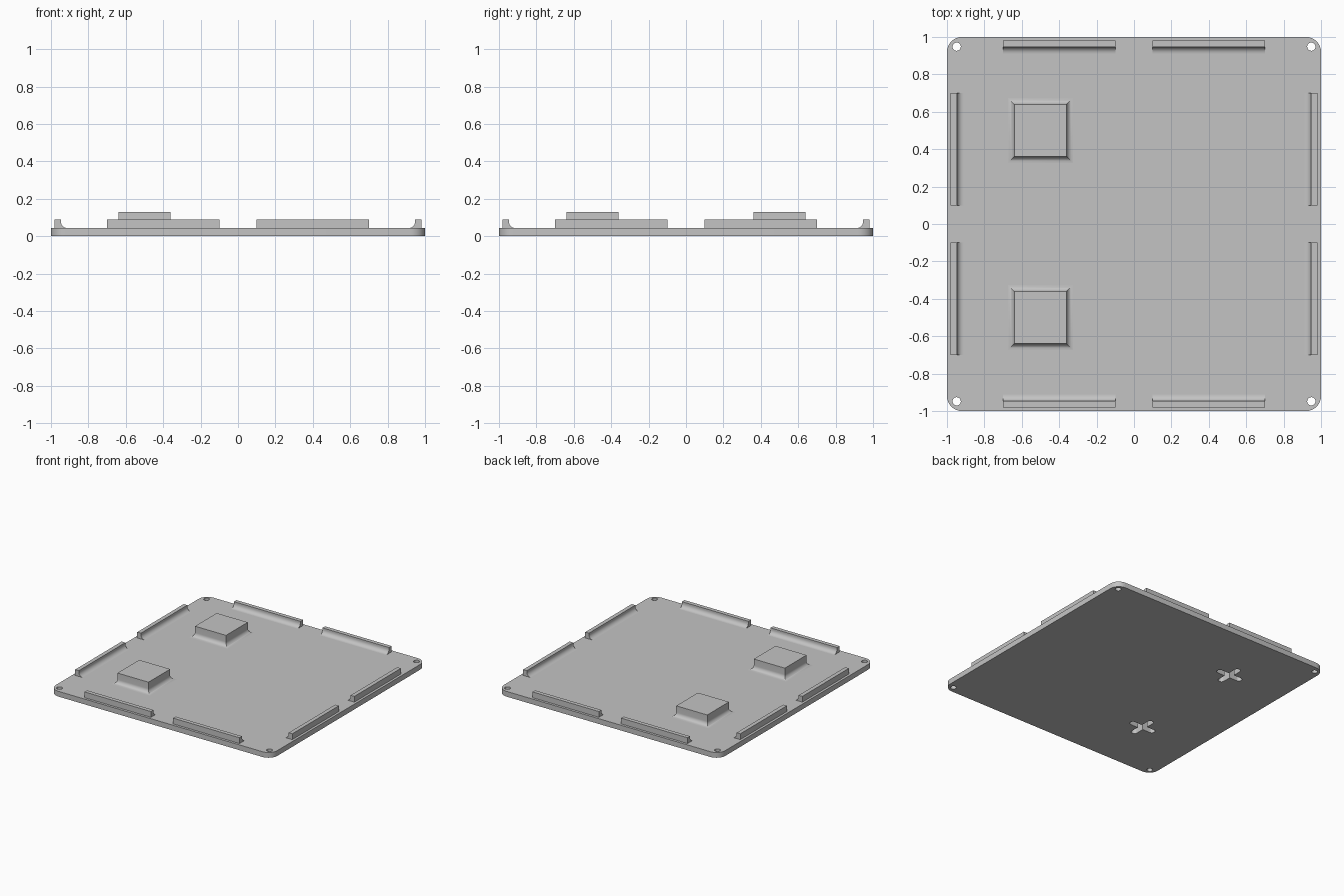
import bpy, bmesh, math
from mathutils import Matrix, Vector

T = 0.043        # plate thickness
FILLET = 0.035   # radius of the concave fillets
STEPS = 8

if "Cube" in bpy.data.objects:
    bpy.data.objects.remove(bpy.data.objects["Cube"])

grey = bpy.data.materials.new("plain grey")
grey.use_nodes = True
color = (0.55, 0.55, 0.55, 1)
grey.diffuse_color = color
grey.node_tree.nodes["Principled BSDF"].inputs["Base Color"].default_value = color


def loft(name, rings):
    """Closed solid through a list of equally long point rings."""
    bm = bmesh.new()
    loops = [[bm.verts.new(p) for p in ring] for ring in rings]
    bm.faces.new(loops[0])
    bm.faces.new(loops[-1])
    n = len(loops[0])
    for a, b in zip(loops, loops[1:]):
        for i in range(n):
            j = (i + 1) % n
            bm.faces.new((a[i], a[j], b[j], b[i]))
    bmesh.ops.recalc_face_normals(bm, faces=bm.faces)
    mesh = bpy.data.meshes.new(name)
    bm.to_mesh(mesh)
    bm.free()
    mesh.materials.append(grey)
    obj = bpy.data.objects.new(name, mesh)
    bpy.context.collection.objects.link(obj)
    return obj


def rounded_slab(name, center, hx, hy, r, z0, z1):
    """Rounded rectangle, slot or disc, extruded from z0 to z1."""
    outline = []
    for k, (sx, sy) in enumerate([(1, 1), (-1, 1), (-1, -1), (1, -1)]):
        for i in range(STEPS + 1):
            a = (k + i / STEPS) * math.pi / 2
            p = Vector((center[0] + sx * (hx - r) + r * math.cos(a),
                        center[1] + sy * (hy - r) + r * math.sin(a)))
            if not outline or (p - outline[-1]).length > 1e-5:
                outline.append(p)
    if (outline[0] - outline[-1]).length < 1e-5:
        outline.pop()
    return loft(name, [[(p.x, p.y, z) for p in outline] for z in (z0, z1)])


def fillet():
    """Offset and height of a concave fillet, from the plate upwards."""
    for i in range(STEPS + 1):
        a = i / STEPS * math.pi / 2
        yield FILLET * (1 - math.sin(a)), T + FILLET * (1 - math.cos(a))


def cut(obj, cutters):
    """Subtract the cutters and keep the resulting mesh."""
    for c in cutters:
        m = obj.modifiers.new("cut", 'BOOLEAN')
        m.object, m.operation, m.solver = c, 'DIFFERENCE', 'EXACT'
    graph = bpy.context.evaluated_depsgraph_get()
    mesh = bpy.data.meshes.new_from_object(obj.evaluated_get(graph))
    obj.modifiers.clear()
    obj.data = mesh


# Base plate with corner holes
plate = rounded_slab("base_plate", (0, 0), 1, 1, 0.08, 0, T)
holes = [rounded_slab("hole_cutter", (x, y), 0.022, 0.022, 0.022, -0.1, 0.2)
         for x in (-0.948, 0.948) for y in (-0.948, 0.948)]

# Raised blocks with filleted feet
blocks, slots = [], []
for label, y in (("front", -0.5), ("back", 0.5)):
    levels = list(fillet()) + [(0, 0.13)]
    rings = [[(-0.5 + sx * (0.14 + d), y + sy * (0.14 + d), z)
              for sx, sy in ((1, 1), (-1, 1), (-1, -1), (1, -1))]
             for d, z in levels]
    blocks.append(loft(label + "_block", rings))
    # Cross-shaped recess under each block
    for hx, hy in ((0.115, 0.024), (0.024, 0.115)):
        slots.append(rounded_slab("slot_cutter", (-0.5, y), hx, hy, 0.024, -0.1, 0.09))

cut(plate, holes + slots)
for i, block in enumerate(blocks):
    cut(block, slots[2 * i:2 * i + 2])
for helper in holes + slots:
    bpy.data.objects.remove(helper)

# Edge rails: an upright lip with a fillet on the inner side
profile = [(0.947 - d, z) for d, z in fillet()]
profile += [(0.947, 0.09), (0.98, 0.09), (0.98, T)]
rails = []
for k, side in enumerate(("left", "back", "right", "front")):
    for label, y0 in (("a", -0.7), ("b", 0.1)):
        rail = loft(f"{side}_rail_{label}",
                    [[(x, y, z) for x, z in profile] for y in (y0, y0 + 0.6)])
        rail.data.transform(Matrix.Rotation(k * math.pi / 2, 4, 'Z'))
        rails.append(rail)

# Smooth the curves, keep the edges sharp
bpy.ops.object.select_all(action='DESELECT')
for obj in [plate] + blocks + rails:
    obj.select_set(True)
bpy.context.view_layer.objects.active = plate
bpy.ops.object.shade_smooth_by_angle(angle=math.radians(30))
